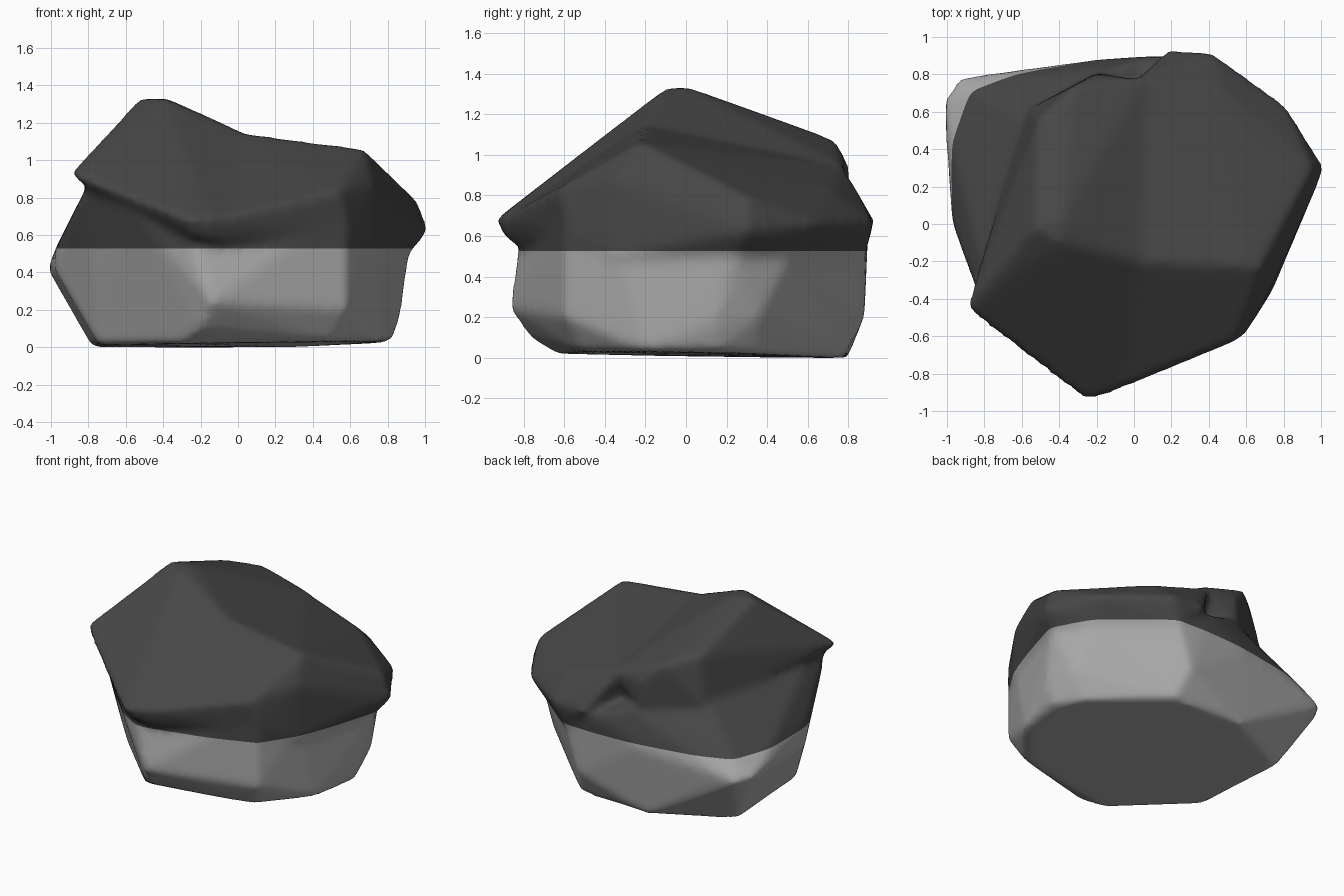
import bpy
import bmesh

default_cube = bpy.data.objects.get("Cube")
if default_cube:
    bpy.data.objects.remove(default_cube, do_unlink=True)

COLOUR_LINE = 0.527


def make_material(name, value):
    material = bpy.data.materials.new(name)
    material.use_nodes = True
    colour = (value, value, value, 1)
    material.diffuse_color = colour
    material.node_tree.nodes["Principled BSDF"].inputs["Base Color"].default_value = colour
    return material


def make_chunk(name, points):
    """Faceted stone chunk: the convex hull of its corner points."""
    bm = bmesh.new()
    for point in points:
        bm.verts.new(point)
    result = bmesh.ops.convex_hull(bm, input=bm.verts)
    loose = [v for v in result["geom_interior"] if isinstance(v, bmesh.types.BMVert)]
    bmesh.ops.delete(bm, geom=list(set(loose)), context="VERTS")
    bmesh.ops.recalc_face_normals(bm, faces=bm.faces)
    mesh = bpy.data.meshes.new(name)
    bm.to_mesh(mesh)
    bm.free()
    chunk = bpy.data.objects.new(name, mesh)
    bpy.context.collection.objects.link(chunk)
    return chunk


# Lower body: flat underside, bulging flanks, sloping shelf at the back
underside = [
    (-.78, .52, 0), (-.74, -.2, .01), (-.3, -.64, .02), (.5, -.52, .03),
    (.77, -.2, .03), (.82, .15, .03), (.72, .35, .02), (.3, .77, 0), (-.25, .8, 0),
]
flanks = [
    (-.97, .02, .4), (-.75, -.3, .3), (-.46, -.57, .27), (-.14, -.87, .24),
    (-.2, -.77, .1), (.58, -.6, .2), (.87, .14, .17), (.82, .36, .2),
    (.25, .88, .2), (-1.02, .66, .42), (-.94, .78, .4), (-.2, .88, .5),
]
shoulders = [
    (-.24, -.83, .54), (-.8, -.33, .62), (-.83, -.4, .82), (-.57, -.65, .73),
    (.58, -.6, .76), (.73, -.36, .62), (.92, .25, .52), (.78, .52, .52),
    (.35, .88, .52), (.1, .9, .66), (-.97, 0, .54), (-.97, .4, .54),
    (-.85, .7, .55), (-.81, -.22, .85), (-.64, .1, .84), (-.58, .56, .82),
    (-.12, .83, .75),
]
rock = make_chunk("rock", underside + flanks + shoulders)

# Upper block around the peak, with a blunt overhanging prow
peak = make_chunk("peak_block", [
    (-.53, -.02, 1.33), (-.39, -.1, 1.33), (-.38, .02, 1.33), (-.51, .56, 1.13),
    (-.32, .74, 1.07), (-.2, .8, .95), (.05, .77, .95), (.05, -.2, 1.14),
    (-.9, -.46, .93), (-.27, -.94, .68), (-.14, -.92, .69), (-.24, -.9, .6),
    (-.13, -.87, .57), (.1, -.78, .7), (-.62, .1, .84), (-.57, .61, .8),
    (-.2, .81, .77), (0, .6, .5), (-.4, -.5, .5),
])

# Upper block along the side ridge
ridge = make_chunk("ridge_block", [
    (0, -.2, 1.15), (0, .77, .95), (.48, -.2, 1.05), (.68, -.23, 1.06),
    (-.14, -.91, .68), (-.12, -.86, .57), (.54, -.63, .83), (.6, -.58, .6),
    (.72, -.36, .88), (.74, -.36, .5), (.46, .72, .83), (.18, .93, .67),
    (.42, .92, .67), (.81, .64, .66), (.96, .3, .79), (1.02, .3, .62),
    (.92, .25, .5), (.78, .52, .5), (.35, .88, .5), (0, .6, .5), (0, -.6, .5),
])

# Fuse the chunks, then wear the edges down
for block in (peak, ridge):
    union = rock.modifiers.new("fuse_" + block.name, "BOOLEAN")
    union.operation = "UNION"
    union.solver = "EXACT"
    union.object = block
remesh = rock.modifiers.new("even_surface", "REMESH")
remesh.mode = "VOXEL"
remesh.voxel_size = 0.025
wear = rock.modifiers.new("worn_edges", "SMOOTH")
wear.factor = 0.5
wear.iterations = 10

depsgraph = bpy.context.evaluated_depsgraph_get()
worn = bpy.data.meshes.new_from_object(rock.evaluated_get(depsgraph))
rock.modifiers.clear()
rock.data = worn
for block in (peak, ridge):
    bpy.data.objects.remove(block, do_unlink=True)

# Straight colour line: dark stone above, pale stone below
worn.materials.clear()
worn.materials.append(make_material("dark_stone", 0.062))
worn.materials.append(make_material("pale_stone", 0.4))
bm = bmesh.new()
bm.from_mesh(worn)
geometry = bm.verts[:] + bm.edges[:] + bm.faces[:]
bmesh.ops.bisect_plane(bm, geom=geometry, plane_co=(0, 0, COLOUR_LINE), plane_no=(0, 0, 1))
for face in bm.faces:
    face.smooth = True
    face.material_index = 0 if face.calc_center_median().z > COLOUR_LINE else 1
bm.to_mesh(worn)
bm.free()
